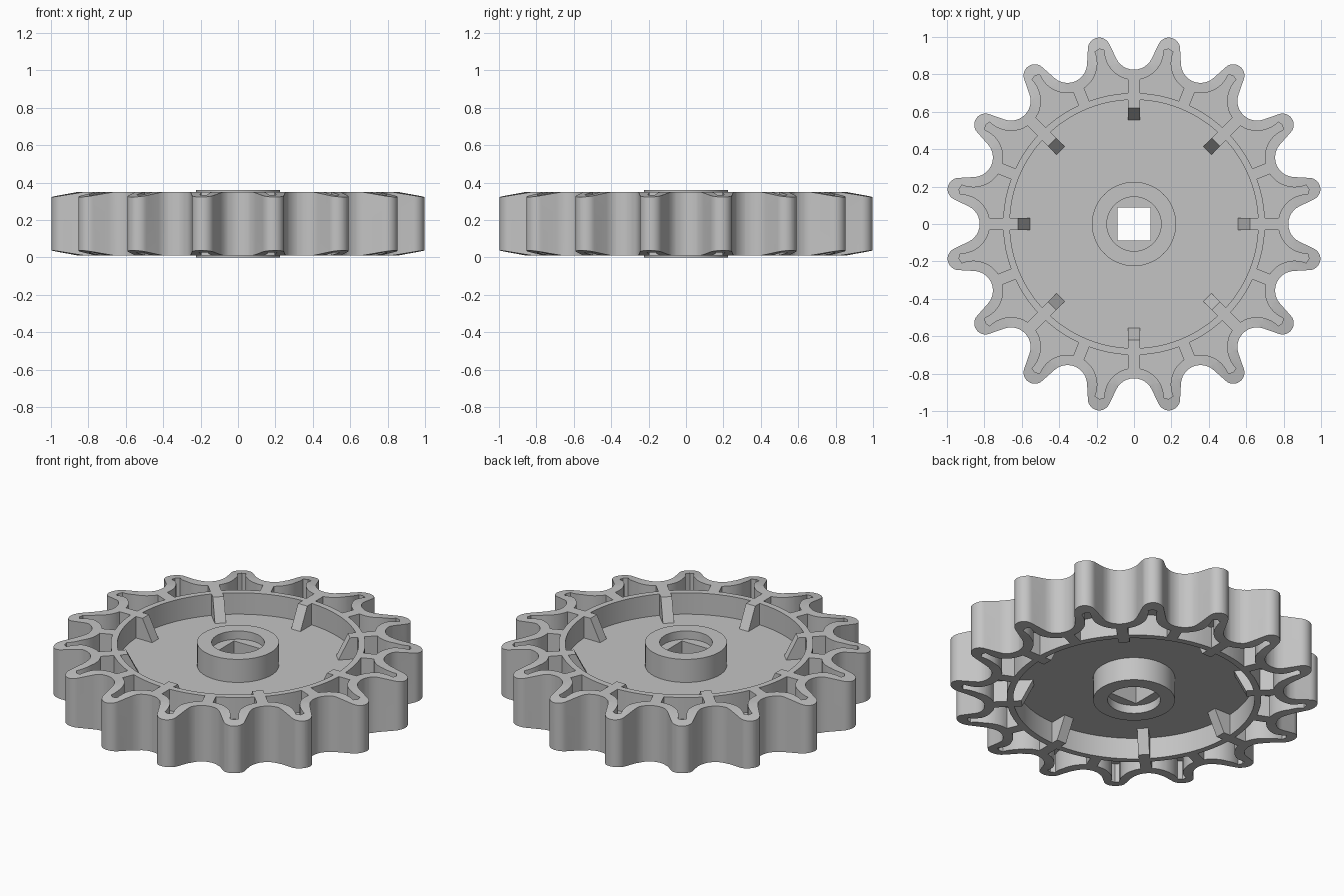
import bpy, bmesh, math
from mathutils import Matrix, Vector

TEETH = 16
STEP = math.tau / TEETH
MID = 0.18                      # mid height of the wheel
WEB, RIM, HUB = 0.04, 0.17, 0.18  # half thicknesses

if "Cube" in bpy.data.objects:
    bpy.data.objects.remove(bpy.data.objects["Cube"], do_unlink=True)

grey = bpy.data.materials.new("plain grey")
grey.use_nodes = True
colour = (0.55, 0.55, 0.55, 1)
grey.diffuse_color = colour
for node in grey.node_tree.nodes:
    if node.type == 'BSDF_PRINCIPLED':
        node.inputs["Base Color"].default_value = colour


def finish(bm, name):
    bmesh.ops.recalc_face_normals(bm, faces=bm.faces)
    mesh = bpy.data.meshes.new(name)
    bm.to_mesh(mesh)
    bm.free()
    mesh.materials.append(grey)
    obj = bpy.data.objects.new(name, mesh)
    bpy.context.collection.objects.link(obj)
    return obj


def prism(bm, points, z0, z1):
    """Closed vertical prism over a flat outline."""
    low = [bm.verts.new((x, y, z0)) for x, y in points]
    high = [bm.verts.new((x, y, z1)) for x, y in points]
    bm.faces.new(low[::-1])
    bm.faces.new(high)
    for i in range(len(points)):
        j = (i + 1) % len(points)
        bm.faces.new((low[i], low[j], high[j], high[i]))


def arc(cx, cy, r, a0, a1, n):
    return [(cx + r * math.cos(a0 + (a1 - a0) * i / n),
             cy + r * math.sin(a0 + (a1 - a0) * i / n)) for i in range(n + 1)]


def turn(points, angle):
    m = Matrix.Rotation(angle, 2)
    return [tuple(m @ Vector(p)) for p in points]


def cut(target, tool, operation):
    mod = target.modifiers.new(operation, 'BOOLEAN')
    mod.operation = operation
    mod.solver = 'EXACT'
    mod.object = tool
    bpy.context.view_layer.objects.active = target
    bpy.ops.object.modifier_apply(modifier=mod.name)
    bpy.data.objects.remove(tool, do_unlink=True)


# Turned body: hub with recess, thin web, rim and sloped outer edge
half = [(0, 0.13), (0.145, 0.13), (0.145, HUB), (0.225, HUB), (0.225, WEB),
        (0.664, WEB), (0.664, RIM), (0.86, RIM), (1.06, 0.135)]
section = [(r, MID + h) for r, h in half] + [(r, MID - h) for r, h in reversed(half)]
bm = bmesh.new()
verts = [bm.verts.new((r, 0, z)) for r, z in section]
edges = [bm.edges.new(pair) for pair in zip(verts, verts[1:])]
bmesh.ops.spin(bm, geom=verts + edges, cent=(0, 0, 0), axis=(0, 0, 1),
               angle=math.tau, steps=96, use_merge=False)
bmesh.ops.remove_doubles(bm, verts=bm.verts, dist=1e-5)
bmesh.ops.dissolve_degenerate(bm, edges=bm.edges, dist=1e-5)
wheel = finish(bm, "sprocket_wheel")

# Tooth outline: round valleys joined to round tips by straight flanks
valley_y, valley_r = 0.93, 0.105
tip_d, tip_r = 0.955, 0.06
tip = Vector((tip_d * math.sin(STEP / 2), tip_d * math.cos(STEP / 2)))
link = tip - Vector((0, valley_y))
contact = math.atan2(link.y, link.x) - math.acos((valley_r + tip_r) / link.length)
outline = []
for k in range(TEETH):
    tooth = arc(0, valley_y, valley_r, math.pi - contact, math.tau + contact, 12)
    tooth += arc(tip.x, tip.y, tip_r, math.pi + contact, -STEP - contact, 14)
    outline += turn(tooth, -k * STEP)
bm = bmesh.new()
prism(bm, outline, -0.1, 0.5)
cut(wheel, finish(bm, "tooth_cutter"), 'INTERSECT')

# Pockets behind each tooth, on both faces, leaving spokes between them
wall_r, spoke, ring_r = valley_r + 0.055, 0.031, 0.70
start = -math.acos(spoke / wall_r)
left = arc(0, valley_y, wall_r, start, 0.0, 10)
tip_in = 0.954
a = math.asin(spoke / ring_r)
axis = Vector((math.sin(STEP / 2), math.cos(STEP / 2)))
right = [tuple(2 * axis * axis.dot(Vector(p)) - Vector(p)) for p in reversed(left)]
pocket = left + [tuple(axis * tip_in)] + right
pocket += arc(0, 0, ring_r, math.pi / 2 - STEP + a, math.pi / 2 - a, 6)
bm = bmesh.new()
for k in range(TEETH):
    shape = turn(pocket, -k * STEP)
    prism(bm, shape, MID + WEB, 0.5)
    prism(bm, shape, -0.14, MID - WEB)
cut(wheel, finish(bm, "pocket_cutter"), 'DIFFERENCE')

# Square shaft hole
s = 0.088
bm = bmesh.new()
prism(bm, [(-s, -s), (s, -s), (s, s), (-s, s)], -0.1, 0.5)
cut(wheel, finish(bm, "shaft_cutter"), 'DIFFERENCE')

# Sloped gussets bracing the rim, on both faces
bm = bmesh.new()
for k in range(8):
    for side in (1, -1):
        profile = [(0.555, WEB), (0.62, RIM), (0.664, RIM), (0.664, WEB)]
        spin = Matrix.Rotation(k * math.tau / 8, 3, 'Z')
        rows = [[bm.verts.new(spin @ Vector((r, y, MID + side * h))) for r, h in profile]
                for y in (-spoke, spoke)]
        bm.faces.new(rows[0])
        bm.faces.new(rows[1][::-1])
        for i in range(4):
            j = (i + 1) % 4
            bm.faces.new((rows[0][i], rows[1][i], rows[1][j], rows[0][j]))
finish(bm, "rim_gussets")

# Smooth the curved walls, keep the corners sharp
bpy.ops.object.select_all(action='DESELECT')
wheel.select_set(True)
bpy.context.view_layer.objects.active = wheel
bpy.ops.object.shade_smooth_by_angle(angle=math.radians(30))
